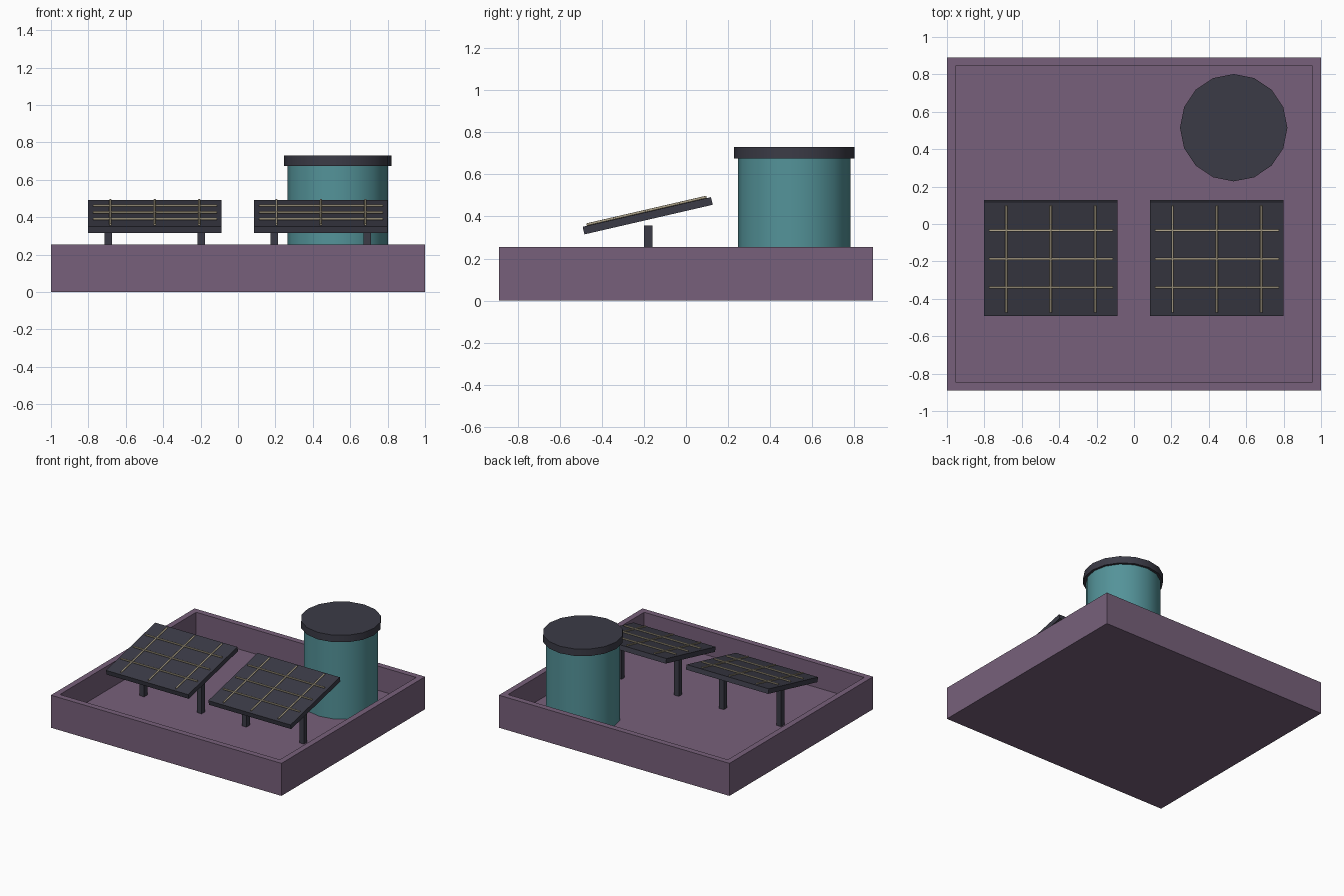
import bpy, bmesh, math
from mathutils import Matrix, Vector

if "Cube" in bpy.data.objects:
    bpy.data.objects.remove(bpy.data.objects["Cube"])


def material(name, rgb):
    m = bpy.data.materials.new(name)
    m.diffuse_color = (*rgb, 1)
    m.use_nodes = True
    m.node_tree.nodes["Principled BSDF"].inputs["Base Color"].default_value = m.diffuse_color
    return m


PLUM = material("plum", (0.185, 0.118, 0.197))
DARK = material("dark slate", (0.044, 0.044, 0.062))
TEAL = material("teal", (0.088, 0.292, 0.319))
SAND = material("sand", (0.45, 0.39, 0.27))


def finish(bm, name, mat, matrix=Matrix(), smooth=False):
    mesh = bpy.data.meshes.new(name)
    bm.transform(matrix)
    bmesh.ops.recalc_face_normals(bm, faces=bm.faces)
    bm.to_mesh(mesh)
    bm.free()
    mesh.materials.append(mat)
    obj = bpy.data.objects.new(name, mesh)
    bpy.context.collection.objects.link(obj)
    if smooth:
        bpy.ops.object.select_all(action='DESELECT')
        obj.select_set(True)
        bpy.context.view_layer.objects.active = obj
        bpy.ops.object.shade_smooth_by_angle(angle=math.radians(50))
    return obj


def box(name, size, centre, mat, matrix=Matrix()):
    bm = bmesh.new()
    bmesh.ops.create_cube(bm, size=1, matrix=Matrix.Translation(centre) @ Matrix.Diagonal((*size, 1)))
    return finish(bm, name, mat, matrix)


def cylinder(name, radius, length, sides, mat, matrix):
    bm = bmesh.new()
    bmesh.ops.create_cone(bm, cap_ends=True, segments=sides, radius1=radius, radius2=radius, depth=length)
    return finish(bm, name, mat, matrix, smooth=True)


# Roof tray: a block with its top inset and sunk to leave a parapet
HEIGHT, WALL, FLOOR = 0.255, 0.065, 0.065
bm = bmesh.new()
bmesh.ops.create_cube(bm, size=1, matrix=Matrix.Translation((0, 0, HEIGHT / 2)) @ Matrix.Diagonal((2, 1.78, HEIGHT, 1)))
top = max(bm.faces, key=lambda f: f.calc_center_median().z)
bmesh.ops.inset_region(bm, faces=[top], thickness=WALL)
sunk = bmesh.ops.extrude_face_region(bm, geom=[top])["geom"]
bmesh.ops.translate(bm, vec=(0, 0, FLOOR - HEIGHT), verts=[v for v in sunk if isinstance(v, bmesh.types.BMVert)])
if top.is_valid:
    bmesh.ops.delete(bm, geom=[top], context='FACES_ONLY')
finish(bm, "roof_tray", PLUM)

# Water tank and its lid
TANK = Vector((0.533, 0.515, 0))
for name, radius, z0, z1, mat in (("water_tank", 0.268, FLOOR, 0.68, TEAL), ("tank_lid", 0.287, 0.675, 0.73, DARK)):
    place = Matrix.Translation(TANK + Vector((0, 0, (z0 + z1) / 2)))
    cylinder(name, radius, z1 - z0, 16, mat, place)

# Two tilted solar panels, each with a grid of thin bars and two legs
W, L, T, BAR = 0.713, 0.626, 0.037, 0.006
LEG_TOP = 0.356
for side, cx in (("left", -0.445), ("right", 0.443)):
    tilt = Matrix.Translation((cx, -0.182, 0.403)) @ Matrix.Rotation(math.radians(13), 4, 'X')
    box(f"{side}_solar_panel", (W, L, T), (0, 0, 0), DARK, tilt)
    for i in (-1, 0, 1):
        along_y = Matrix.Translation((i * W / 3, 0, T / 2 + BAR)) @ Matrix.Rotation(math.pi / 2, 4, 'X')
        along_x = Matrix.Translation((0, i * L / 4, T / 2 + BAR)) @ Matrix.Rotation(math.pi / 2, 4, 'Y')
        cylinder(f"{side}_long_bar", BAR, 0.585, 8, SAND, tilt @ along_y)
        cylinder(f"{side}_cross_bar", BAR, 0.663, 8, SAND, tilt @ along_x)
    for s in (-1, 1):
        box(f"{side}_panel_leg", (0.04, 0.04, LEG_TOP - FLOOR),
            (cx + s * 0.249, -0.18, (LEG_TOP + FLOOR) / 2), DARK)
